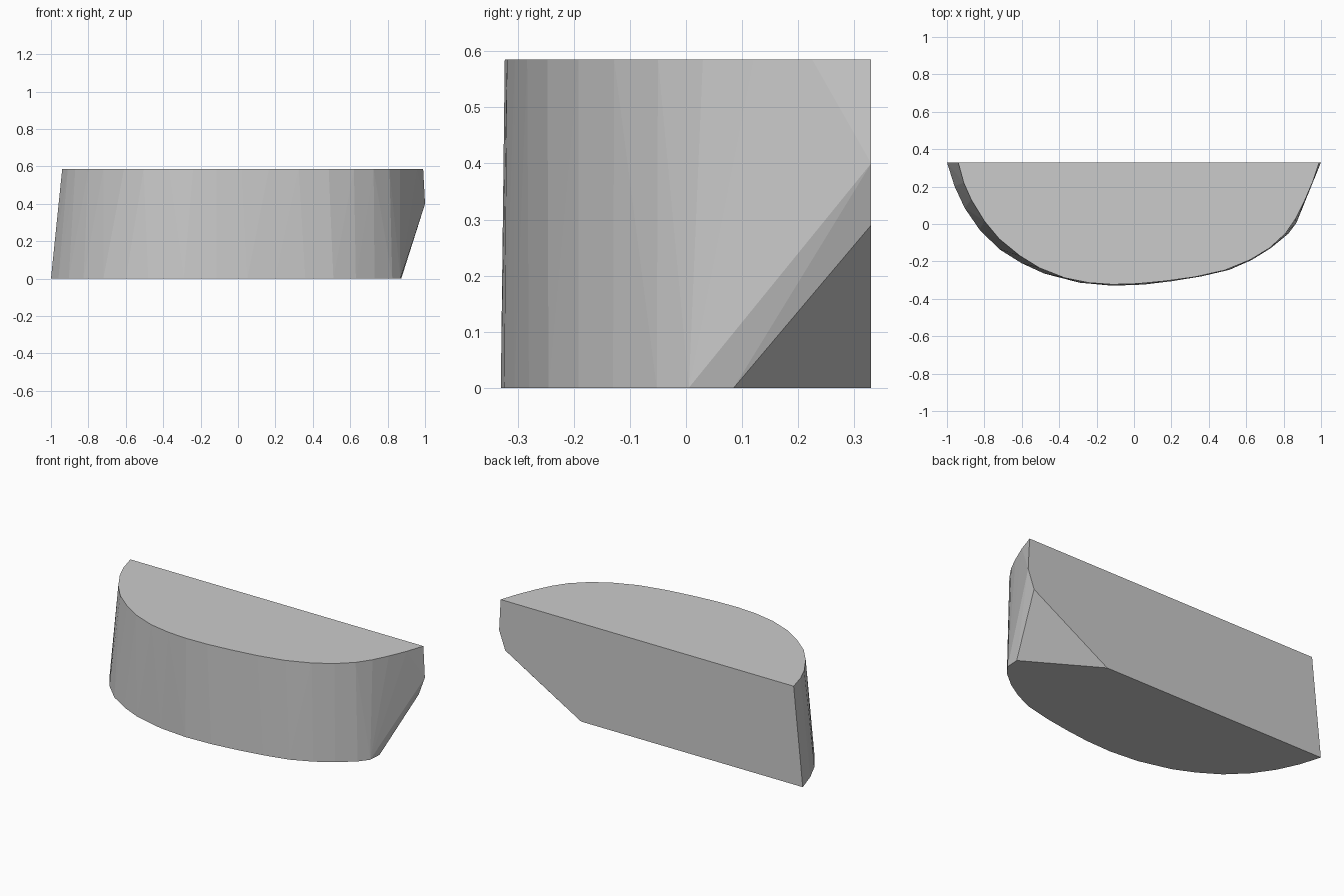
import bpy, bmesh

H = 0.585
BACK = 0.33

# Upper rim, left back corner round the front to right back corner
top = [(-0.94, BACK), (-0.91, 0.22), (-0.87, 0.13), (-0.80, 0.016), (-0.72, -0.08),
       (-0.61, -0.17), (-0.505, -0.235), (-0.37, -0.288), (-0.24, -0.314),
       (-0.115, -0.323), (0.02, -0.319), (0.165, -0.305), (0.325, -0.283),
       (0.485, -0.247), (0.62, -0.192), (0.725, -0.128), (0.81, -0.05),
       (0.865, 0.03), (0.91, 0.12), (0.955, 0.225), (0.99, BACK)]

# Lower rim, ending where the rear right corner is cut away
bottom = [(-1.0, BACK), (-0.96, 0.203), (-0.905, 0.085), (-0.826, -0.03),
          (-0.72, -0.135), (-0.60, -0.21), (-0.48, -0.265), (-0.29, -0.314),
          (-0.115, -0.33), (0.05, -0.324), (0.20, -0.306), (0.36, -0.28),
          (0.51, -0.245), (0.63, -0.192), (0.73, -0.13), (0.825, -0.052),
          (0.868, 0.005), (0.873, 0.085), (0.46, BACK)]

# Corners of the cut on the back face
cut = [(1.0, BACK, 0.40), (0.96, BACK, 0.29)]

# Convex block wrapped around the rims and cut corners
bm = bmesh.new()
for p in [(x, y, H) for x, y in top] + [(x, y, 0) for x, y in bottom] + cut:
    bm.verts.new(p)
hull = bmesh.ops.convex_hull(bm, input=bm.verts[:])
loose = [v for v in bm.verts if not v.link_faces]
bmesh.ops.delete(bm, geom=loose, context='VERTS')
bmesh.ops.dissolve_limit(bm, angle_limit=0.005, verts=bm.verts[:], edges=bm.edges[:])
bmesh.ops.recalc_face_normals(bm, faces=bm.faces[:])

mesh = bpy.data.meshes.new("rounded_block")
bm.to_mesh(mesh)
bm.free()
block = bpy.data.objects.new("rounded_block", mesh)
bpy.context.collection.objects.link(block)
